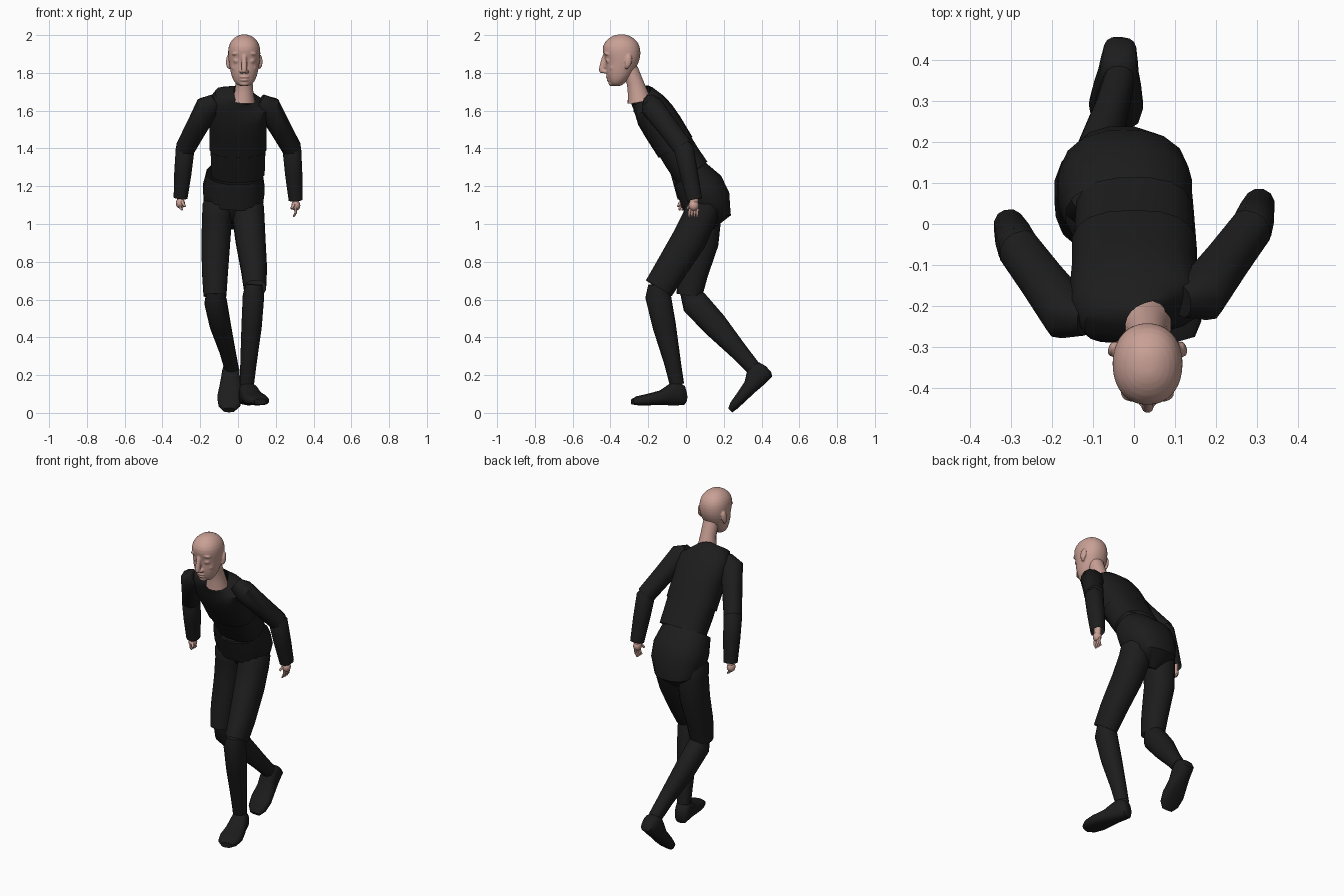
import bpy, bmesh, math
from mathutils import Vector, Matrix

cube = bpy.data.objects.get("Cube")
if cube:
    bpy.data.objects.remove(cube, do_unlink=True)


def material(name, rgb):
    m = bpy.data.materials.new(name)
    m.use_nodes = True
    m.diffuse_color = (*rgb, 1)
    bsdf = m.node_tree.nodes["Principled BSDF"]
    bsdf.inputs["Base Color"].default_value = (*rgb, 1)
    bsdf.inputs["Roughness"].default_value = 0.8
    return m


BLACK = material("black cloth", (0.012, 0.012, 0.012))
SKIN = material("skin", (0.58, 0.35, 0.30))


def finish(name, bm, mat, angle=45):
    """Turn a bmesh into a shaded object."""
    bmesh.ops.recalc_face_normals(bm, faces=bm.faces)
    me = bpy.data.meshes.new(name)
    bm.to_mesh(me)
    bm.free()
    me.materials.append(mat)
    me.polygons.foreach_set("use_smooth", [True] * len(me.polygons))
    me.set_sharp_from_angle(angle=math.radians(angle))
    ob = bpy.data.objects.new(name, me)
    bpy.context.collection.objects.link(ob)
    return ob


def skin_rings(name, rings, mat, caps=(False, False), **kw):
    """Bridge a list of equal point rings."""
    bm = bmesh.new()
    loops = [[bm.verts.new(p) for p in ring] for ring in rings]
    n = len(loops[0])
    for a, b in zip(loops, loops[1:]):
        for i in range(n):
            j = (i + 1) % n
            bm.faces.new((a[i], a[j], b[j], b[i]))
    for cap, loop in zip(caps, (loops[0], loops[-1])):
        if cap:
            bm.faces.new(loop)
    return finish(name, bm, mat, **kw)


def oval(c, u, v, n, power=1.0):
    pts = []
    for i in range(n):
        a = 2 * math.pi * (i + 0.5) / n
        co, si = math.cos(a), math.sin(a)
        pts.append(c + u * math.copysign(abs(co) ** power, co)
                   + v * math.copysign(abs(si) ** power, si))
    return pts


def tube(name, spec, mat=BLACK, n=14, power=0.9, **kw):
    """Sections (x, y, z, half width, half depth) square to the path."""
    cs = [Vector(s[:3]) for s in spec]
    rings = []
    for i, s in enumerate(spec):
        t = (cs[min(i + 1, len(cs) - 1)] - cs[max(i - 1, 0)]).normalized()
        u = Vector((1, 0, 0))
        u = (u - t * u.dot(t)).normalized()
        rings.append(oval(cs[i], u * s[3], t.cross(u) * s[4], n, power))
    return skin_rings(name, rings, mat, **kw)


def blob(name, c, size, rot=(0, 0, 0), mat=SKIN):
    bm = bmesh.new()
    bmesh.ops.create_uvsphere(bm, u_segments=16, v_segments=10, radius=1)
    m = Matrix.Translation(c)
    for axis, deg in zip("ZYX", reversed(rot)):
        m = m @ Matrix.Rotation(math.radians(deg), 4, axis)
    bm.transform(m @ Matrix.Diagonal((*size, 1)))
    return finish(name, bm, mat, 180)


# Torso: overlapping leaning shells
tube("waist", [(0, .032, 1.274, .143, .10), (0, -.02, 1.35, .146, .10),
               (0, -.075, 1.44, .148, .10)], n=16, power=.8)
tube("chest", [(0, -.055, 1.405, .153, .105), (0, -.12, 1.51, .153, .107),
               (0, -.165, 1.58, .158, .104), (.005, -.198, 1.635, .162, .088),
               (.012, -.22, 1.662, .14, .076), (.027, -.24, 1.683, .055, .066)],
     n=18, power=.8)

# Pelvis: rises over the waist in front, tapers to the crotch
tube("pelvis", [(-.018, .02, 1.268, .15, .102), (-.022, .076, 1.19, .166, .13),
                (-.025, .106, 1.12, .16, .133), (-.03, .125, 1.062, .13, .115),
                (-.03, .09, 1.0, .03, .06)], n=16, power=.85, caps=(False, True))

# Legs: the left steps forward, the right trails behind
tube("left_thigh", [(.045, .108, 1.155, .06, .06), (.052, .088, 1.09, .086, .092),
                    (.056, .07, 1.03, .086, .09), (.066, .018, .92, .081, .092),
                    (.085, -.082, .76, .07, .084), (.09, -.144, .66, .06, .08)],
     caps=(True, False))
tube("left_shin", [(.085, -.15, .68, .045, .05), (.082, -.148, .62, .058, .068),
                   (.072, -.115, .46, .055, .062), (.055, -.07, .26, .044, .044),
                   (.047, -.048, .15, .038, .038)], caps=(True, False))
tube("right_thigh", [(-.1, .09, 1.16, .06, .065), (-.107, .085, 1.10, .083, .1),
                     (-.111, .09, 1.03, .081, .096), (-.118, .08, .9, .078, .092),
                     (-.122, .037, .74, .07, .08), (-.122, .017, .62, .062, .068)],
     caps=(True, False))
tube("right_shin", [(-.122, .01, .65, .045, .045), (-.118, .045, .585, .06, .072),
                    (-.095, .15, .47, .056, .068), (-.055, .28, .325, .042, .048),
                    (-.035, .355, .24, .038, .040)], caps=(True, False))


# Shoes: flat-soled sections from heel to toe (y, half width, sole, top)
def shoe(name, ankle, pitch, yaw):
    m = (Matrix.Translation(ankle) @ Matrix.Rotation(math.radians(yaw), 4, 'Z')
         @ Matrix.Rotation(math.radians(pitch), 4, 'X'))
    rings = []
    for y, w, lo, hi in [(.048, .024, -.09, -.04), (.036, .04, -.108, -.005),
                         (0, .046, -.11, .02), (-.04, .05, -.11, .005),
                         (-.09, .058, -.108, -.03), (-.16, .067, -.11, -.048),
                         (-.215, .058, -.11, -.06), (-.247, .032, -.106, -.075)]:
        c = Vector((0, y, (lo + hi) / 2))
        ring = oval(c, Vector((w, 0, 0)), Vector((0, 0, (hi - lo) / 2)), 14, .75)
        rings.append([m @ p for p in ring])
    skin_rings(name, rings, BLACK, caps=(True, True))


shoe("left_shoe", (.05, -.046, .15), 0, 16)
shoe("right_shoe", (-.039, .357, .247), 42, -4)


# Sleeves with open cuffs, and loosely curled hands
def arm(side, sx, shoulder_y, elbow, wrist, drop):
    e, w = Vector(elbow), Vector(wrist)
    s = Vector((sx * .16, shoulder_y, 1.62))
    mid = s.lerp(e, .5)
    top = Vector((sx * .115, shoulder_y - .01, 1.652))
    tube(side + "_upper_sleeve", [(*top, .04, .04), (*s, .066, .062),
                                  (*mid, .057, .057), (*e, .052, .055)],
         n=12, caps=(True, False))
    start = e + Vector((-sx * .012, -.005, .025))
    tube(side + "_lower_sleeve", [(*start, .035, .035), (*e, .051, .054),
                                  (*e.lerp(w, .5), .047, .049), (*w, .038, .042)],
         n=12, caps=(True, False))
    palm = w + Vector((sx * .001, -.004, -.03))
    tube(side + "_wrist", [(*(w + Vector((0, 0, .05))), .02, .022),
                           (*palm, .017, .023)], SKIN, n=10)
    blob(side + "_palm", palm, (.024, .027, .028))
    for i in range(4):
        k = palm + Vector((0, -.021 + .014 * i, -.015))
        tip = k + Vector((-sx * .012, -.004, -drop))
        tube(f"{side}_finger_{i + 1}", [(*k, .007, .007),
                                        (*(k.lerp(tip, .5) + Vector((sx * .006, 0, 0))), .0075, .0075),
                                        (*tip, .005, .005)], SKIN, n=8, caps=(True, True))
    knuckle = palm + Vector((-sx * .01, -.02, .005))
    tube(side + "_thumb", [(*knuckle, .009, .009),
                           (*(knuckle + Vector((-sx * .014, -.014, -.022))), .006, .006)],
         SKIN, n=8, caps=(True, True))


arm("right", -1, -.222, (-.28, -.062, 1.40), (-.304, -.005, 1.14), .02)
arm("left", 1, -.178, (.285, -.012, 1.40), (.305, .045, 1.128), .045)

# Neck
tube("neck", [(.033, -.297, 1.82, .046, .044), (.033, -.27, 1.75, .045, .045),
              (.032, -.257, 1.70, .05, .053), (.028, -.247, 1.65, .064, .064)],
     SKIN, n=16, power=1, angle=180)

# Head: level sections (z, front, back, half width)
HX = .033
sections = [(1.728, -.392, -.345, .03), (1.75, -.408, -.32, .053),
            (1.78, -.418, -.29, .067), (1.815, -.426, -.27, .075),
            (1.86, -.425, -.246, .083), (1.90, -.44, -.239, .087),
            (1.94, -.445, -.242, .085), (1.975, -.422, -.262, .068),
            (1.997, -.388, -.298, .038), (2.004, -.36, -.325, .012)]
head = skin_rings("head", [oval(Vector((HX, (f + b) / 2, z)), Vector((w, 0, 0)),
                                Vector((0, (b - f) / 2, 0)), 24, .92)
                           for z, f, b, w in sections], SKIN, caps=(True, True), angle=180)

# Face
face = [tube("nose", [(HX, -.425, 1.905, .015, .014), (HX, -.436, 1.86, .013, .016),
                      (HX, -.446, 1.82, .017, .018), (HX, -.442, 1.796, .015, .017)],
             SKIN, n=12, power=1, caps=(True, True), angle=180),
        blob("upper_lip", (HX, -.412, 1.779), (.028, .013, .008)),
        blob("lower_lip", (HX, -.408, 1.762), (.024, .013, .008)),
        blob("chin", (HX, -.394, 1.745), (.027, .017, .016))]
for side, sx in (("right", -1), ("left", 1)):
    face += [
        blob(side + "_eyelid", (HX + sx * .036, -.406, 1.865), (.023, .02, .018)),
        blob(side + "_brow", (HX + sx * .037, -.413, 1.904), (.03, .021, .011), (0, sx * 10, 0)),
        blob(side + "_nostril", (HX + sx * .014, -.43, 1.806), (.011, .014, .01)),
        blob(side + "_cheek", (HX + sx * .043, -.386, 1.828), (.025, .023, .024)),
        blob(side + "_ear", (HX + sx * .085, -.304, 1.862), (.011, .019, .036), (-10, 0, sx * 18)),
        blob(side + "_earlobe", (HX + sx * .08, -.313, 1.835), (.01, .012, .015))]

# Fuse the face into the head as one soft surface
bpy.ops.object.select_all(action='DESELECT')
for ob in face + [head]:
    ob.select_set(True)
bpy.context.view_layer.objects.active = head
bpy.ops.object.join()
head.modifiers.new("round", 'SUBSURF').levels = 1
head.modifiers["round"].render_levels = 1
fuse = head.modifiers.new("fuse", 'REMESH')
fuse.mode, fuse.voxel_size, fuse.use_smooth_shade = 'VOXEL', .0045, True
soften = head.modifiers.new("soften", 'SMOOTH')
soften.factor, soften.iterations = .5, 3
